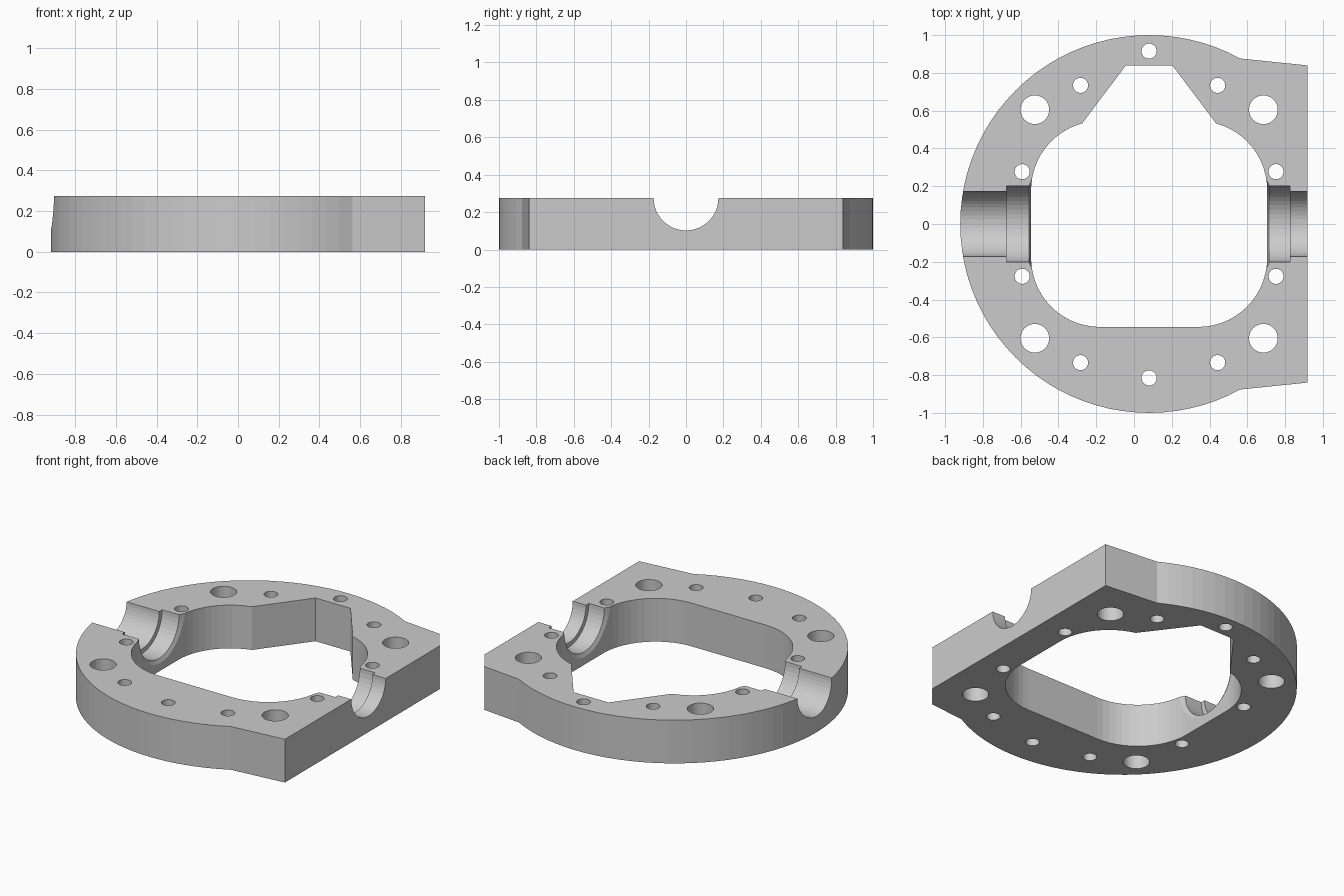
import bpy, bmesh
from math import sin, cos, radians, tau
from mathutils import Vector

if "Cube" in bpy.data.objects:
    bpy.data.objects.remove(bpy.data.objects["Cube"])

CX = 0.08       # centre of the round body
H = 0.275       # thickness
FLAT = 0.918    # trimmed flat side


def make_object(name, bm):
    bmesh.ops.recalc_face_normals(bm, faces=bm.faces)
    mesh = bpy.data.meshes.new(name)
    bm.to_mesh(mesh)
    bm.free()
    ob = bpy.data.objects.new(name, mesh)
    bpy.context.collection.objects.link(ob)
    return ob


def prism(name, outline, z0, z1):
    bm = bmesh.new()
    face = bm.faces.new([bm.verts.new((x, y, z0)) for x, y in outline])
    new = bmesh.ops.extrude_face_region(bm, geom=[face])["geom"]
    verts = [v for v in new if isinstance(v, bmesh.types.BMVert)]
    bmesh.ops.translate(bm, verts=verts, vec=(0, 0, z1 - z0))
    return make_object(name, bm)


def arc(cx, cy, r, a0, a1, n):
    angles = [radians(a0 + (a1 - a0) * i / n) for i in range(n + 1)]
    return [(cx + r * cos(a), cy + r * sin(a)) for a in angles]


def lathe_x(name, profile, n=48):
    """Solid of revolution about the bore axis, from (x, radius) points."""
    bm = bmesh.new()
    rings = [[bm.verts.new((x, r * cos(tau * i / n), H + r * sin(tau * i / n)))
              for i in range(n)] for x, r in profile]
    for a, b in zip(rings, rings[1:]):
        for i in range(n):
            j = (i + 1) % n
            bm.faces.new((a[i], a[j], b[j], b[i]))
    bm.faces.new(rings[0])
    bm.faces.new(rings[-1])
    return make_object(name, bm)


def cut(body, cutter):
    cutter.hide_render = True
    mod = body.modifiers.new("cut", 'BOOLEAN')
    mod.operation = 'DIFFERENCE'
    mod.solver = 'EXACT'
    mod.object = cutter
    bpy.context.view_layer.objects.active = body
    bpy.ops.object.modifier_apply(modifier=mod.name)
    bpy.data.objects.remove(cutter)


# Round plate with one trimmed side
body = prism("ring_plate", arc(CX, 0, 1, 57.1, 302.9, 60), 0, H)
side = max(v.co.x for v in body.data.vertices)
for v in body.data.vertices:
    if v.co.x > side - 0.001:
        v.co.x = FLAT

# Rounded central opening with a tapered notch at the back
R, K = 0.365, 0.26
half = (arc(K, -0.18, R, -90, 0, 14) + arc(K, 0.18, R, 0, 75, 12)
        + [(0.123, 0.84)])
outline = [(CX + x, y) for x, y in half]
outline += [(CX - x, y) for x, y in reversed(half)]
cut(body, prism("opening_cutter", outline, -0.2, H + 0.2))

# Stepped half-round bores on both sides, with a flared inner mouth
for sign, step in ((-1, 0.755), (1, 0.745)):
    profile = [(1.2, 0.173), (step, 0.173), (step, 0.202), (0.636, 0.202),
               (0.61, 0.257), (0.47, 0.257)]
    cut(body, lathe_x("bore_cutter", [(CX + sign * d, r) for d, r in profile]))

# Bolt holes: small ones and four large ones
holes = [(0, 0.915, 0.04), (0, -0.815, 0.04)]
for sx in (-1, 1):
    for sy in (-1, 1):
        for x, y, r in ((0.363, 0.734, 0.04), (0.672, 0.277, 0.04),
                        (0.605, 0.605, 0.076)):
            holes.append((sx * x, sy * y, r))
for x, y, r in holes:
    ring = arc(CX + x, y, r, 0, 360, 32)[:-1]
    cut(body, prism("hole_cutter", ring, -0.2, H + 0.2))

# Plain grey metal
mat = bpy.data.materials.new("plain grey")
mat.use_nodes = True
grey = (0.6, 0.6, 0.6, 1)
mat.diffuse_color = grey
mat.node_tree.nodes["Principled BSDF"].inputs["Base Color"].default_value = grey
body.data.materials.clear()
body.data.materials.append(mat)
for p in body.data.polygons:
    p.material_index = 0
    p.use_smooth = False
